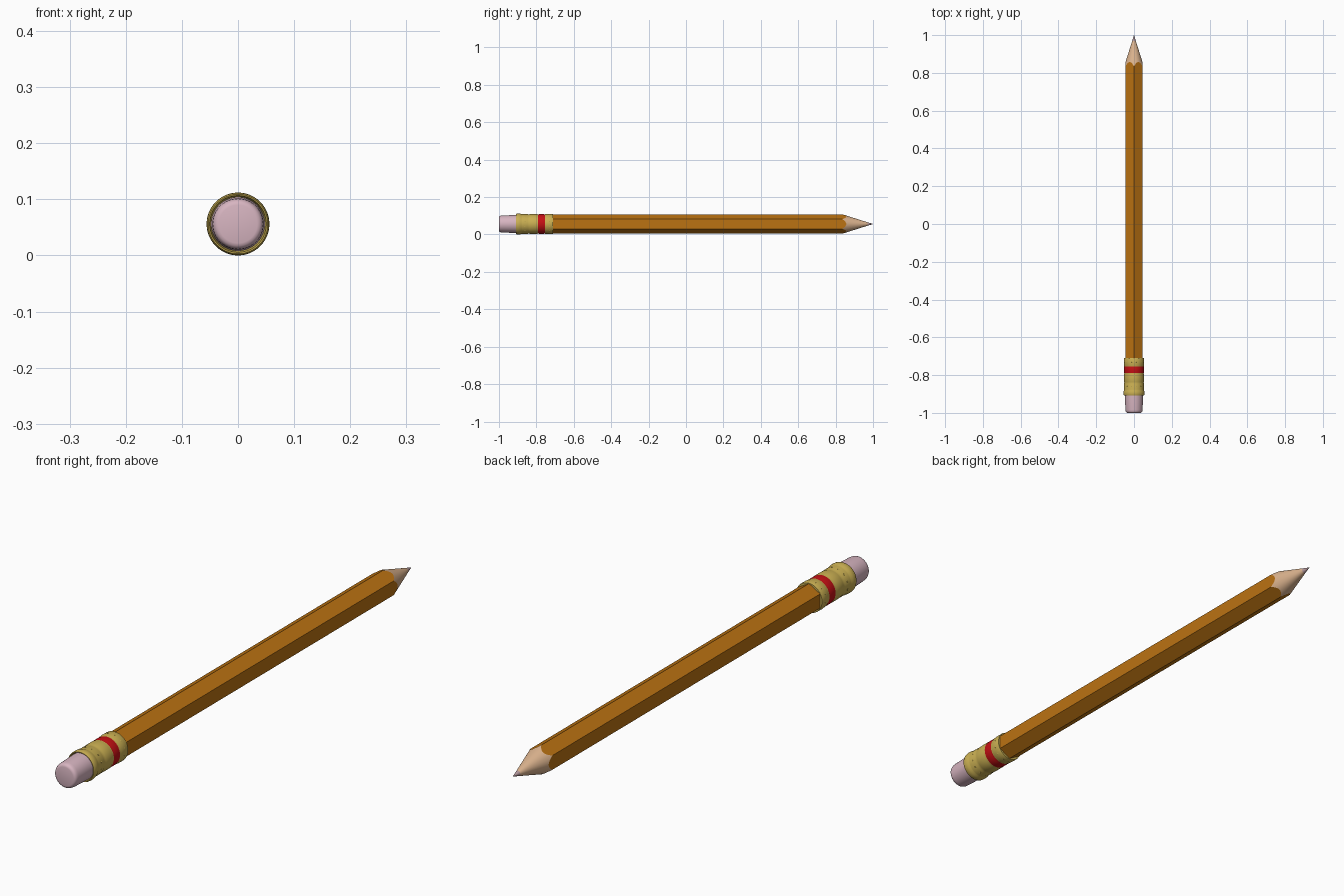
import bpy, bmesh, math

if "Cube" in bpy.data.objects:
    bpy.data.objects.remove(bpy.data.objects["Cube"])

ZC = 0.056            # height of the pencil axis
APOTHEM = 0.045       # hexagon flat distance
SLOPE = 0.052 / 0.165  # sharpened cone radius per unit length


def mat(name, r, g, b):
    m = bpy.data.materials.new(name)
    m.diffuse_color = (r, g, b, 1)
    m.use_nodes = True
    m.node_tree.nodes["Principled BSDF"].inputs["Base Color"].default_value = m.diffuse_color
    return m


paint = mat("orange paint", 0.50, 0.170, 0.006)
wood = mat("bare wood", 0.71, 0.45, 0.27)
lead = mat("mauve tip", 0.45, 0.31, 0.33)
gold = mat("gold metal", 0.59, 0.43, 0.085)
red = mat("red band", 0.56, 0.005, 0.007)
pink = mat("eraser pink", 0.68, 0.46, 0.53)


def loft(name, rings, mats, rule=lambda y: 0, angle=30, n=72):
    """Skin rings around the y axis; each ring is a function angle -> (radius, y)."""
    bm = bmesh.new()
    rows = []
    for ring in rings:
        row = []
        for i in range(n):
            t = 2 * math.pi * i / n
            r, y = ring(t)
            row.append(bm.verts.new((r * math.cos(t), y, ZC + r * math.sin(t))))
        rows.append(row)
    for k, (a, b) in enumerate(zip(rows, rows[1:])):
        for i in range(n):
            j = (i + 1) % n
            f = bm.faces.new((a[i], a[j], b[j], b[i]))
            f.material_index = rule(k)
    bm.faces.new(rows[0])
    bm.faces.new(rows[-1]).material_index = rule(len(rows) - 2)
    bmesh.ops.recalc_face_normals(bm, faces=bm.faces)
    me = bpy.data.meshes.new(name)
    bm.to_mesh(me)
    bm.free()
    for m in mats:
        me.materials.append(m)
    ob = bpy.data.objects.new(name, me)
    bpy.context.collection.objects.link(ob)
    bpy.ops.object.select_all(action='DESELECT')
    ob.select_set(True)
    bpy.context.view_layer.objects.active = ob
    bpy.ops.object.shade_smooth_by_angle(angle=math.radians(angle))
    return ob


def circle(r, y):
    return lambda t: (r, y)


def hexagon(t):
    d = (math.degrees(t) + 30) % 60 - 30
    return APOTHEM / math.cos(math.radians(d))


# Hexagonal shaft, scalloped where the sharpened cone cuts it
loft("shaft", [lambda t: (hexagon(t), -0.74),
               lambda t: (hexagon(t), 1 - hexagon(t) / SLOPE),
               circle(0.03 * SLOPE, 0.97),
               circle(0.0004, 1.0)],
     [paint, wood, lead], rule=lambda k: k, angle=12)

# Eraser with rounded end
loft("eraser", [circle(r, y) for r, y in
                [(0.034, -1.0), (0.039, -0.9985), (0.0425, -0.995), (0.0445, -0.99),
                 (0.0455, -0.983), (0.048, -0.91), (0.048, -0.86)]], [pink])

# Metal ferrule: rolled lip, grooves, red band, flared collar
ferrule = [(0.046, -0.87), (0.0495, -0.90), (0.0505, -0.908), (0.053, -0.909),
           (0.0553, -0.904), (0.056, -0.895), (0.0553, -0.886), (0.053, -0.880),
           (0.0525, -0.876), (0.0525, -0.846), (0.051, -0.841), (0.0525, -0.836),
           (0.053, -0.815), (0.053, -0.797), (0.0515, -0.790),
           (0.0525, -0.785), (0.0525, -0.760), (0.0515, -0.755),
           (0.053, -0.750), (0.054, -0.735), (0.054, -0.712), (0.053, -0.710),
           (0.043, -0.710)]
loft("ferrule", [circle(r, y) for r, y in ferrule], [gold, red],
     rule=lambda k: 1 if -0.791 < ferrule[k][1] < -0.756 else 0, angle=35)

# Rows of small crimp studs on the ferrule
bm = bmesh.new()
for y, r in ((-0.861, 0.0525), (-0.73, 0.0538)):
    for i in range(12):
        t = 2 * math.pi * (i + 0.5) / 12
        made = bmesh.ops.create_uvsphere(bm, u_segments=8, v_segments=6, radius=0.0035)
        for v in made["verts"]:
            v.co.x, v.co.z = v.co.x * 0.5, v.co.z
            x, w = r - 0.0005 + v.co.x, v.co.z
            v.co = (x * math.cos(t) - w * math.sin(t), y + v.co.y,
                    ZC + x * math.sin(t) + w * math.cos(t))
me = bpy.data.meshes.new("crimp_studs")
bmesh.ops.recalc_face_normals(bm, faces=bm.faces)
bm.to_mesh(me)
bm.free()
me.materials.append(gold)
bpy.context.collection.objects.link(bpy.data.objects.new("crimp_studs", me))
